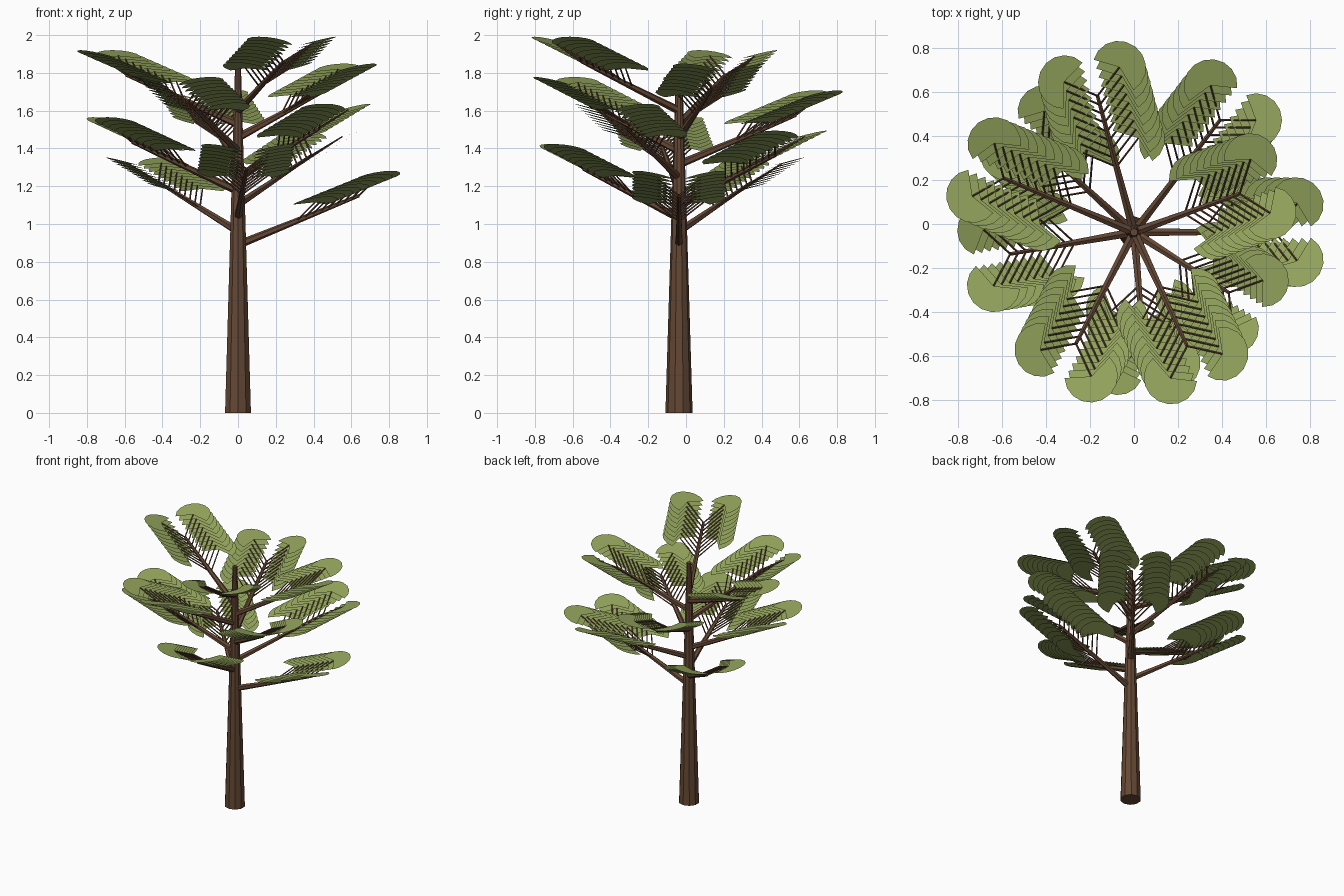
import bpy, bmesh, math
from mathutils import Vector, Matrix

if "Cube" in bpy.data.objects:
    bpy.data.objects.remove(bpy.data.objects["Cube"])

TRUNK_Y = -0.037


def material(name, rgb):
    m = bpy.data.materials.new(name)
    m.diffuse_color = (*rgb, 1)
    m.use_nodes = True
    m.node_tree.nodes["Principled BSDF"].inputs["Base Color"].default_value = m.diffuse_color
    return m


bark = material("bark", (0.13, 0.065, 0.035))
green = material("leaf_green", (0.30, 0.38, 0.11))


def finish(bm, name, mat):
    mesh = bpy.data.meshes.new(name)
    bm.to_mesh(mesh)
    bm.free()
    mesh.materials.append(mat)
    ob = bpy.data.objects.new(name, mesh)
    bpy.context.collection.objects.link(ob)
    return ob


def limb(bm, a, b, r1, r2, sides):
    """Tapered flat-sided stick from a to b."""
    d = b - a
    rot = d.to_track_quat('Z', 'Y').to_matrix().to_4x4()
    bmesh.ops.create_cone(bm, cap_ends=True, segments=sides, radius1=r1, radius2=r2,
                          depth=d.length, matrix=Matrix.Translation((a + b) / 2) @ rot)


def leaf(bm, centre, heading, tilt=math.radians(15), r=0.122, half=math.radians(112), n=10):
    """Flat round fan, open towards its twig and tilted up along the twig heading."""
    m = (Matrix.Translation(centre) @ Matrix.Rotation(heading, 4, 'Z')
         @ Matrix.Rotation(-tilt, 4, 'Y'))
    hub = bm.verts.new(m @ Vector((0, 0, 0)))
    rim = []
    for k in range(n + 1):
        a = -half + 2 * half * k / n
        rim.append(bm.verts.new(m @ Vector((r * math.cos(a), r * math.sin(a), 0))))
    for p, q in zip(rim, rim[1:]):
        bm.faces.new((hub, p, q))


# trunk
bm = bmesh.new()
limb(bm, Vector((0, TRUNK_Y, 0)), Vector((0, TRUNK_Y, 1.82)), 0.072, 0.017, 10)
finish(bm, "trunk", bark)

# branches spiral up the trunk by the golden angle, in three repeating lengths
BRANCHES, TWIGS, RISE = 11, 9, 0.26
for i in range(BRANCHES):
    ang = math.radians(137.5 * i)
    out = Vector((math.cos(ang), math.sin(ang), 0))
    side = Vector((-out.y, out.x, 0))
    up = Vector((0, 0, 1))
    length = (0.64, 0.57, 0.51)[i % 3]
    root = Vector((0, TRUNK_Y, 0.89 + 0.071 * i))
    tip = root + out * length + up * RISE

    wood = bmesh.new()
    limb(wood, root, tip, 0.022, 0.009, 6)
    leaves = bmesh.new()
    for k in range(TWIGS):
        base = root.lerp(tip, 0.48 + 0.52 * k / (TWIGS - 1))
        for s in (-1, 1):
            reach = out * 0.10 + side * (0.13 * s)
            end = base + reach + up * 0.10
            limb(wood, base, end, 0.005, 0.004, 5)
            leaf(leaves, end, math.atan2(reach.y, reach.x))
    finish(wood, f"branch_{i + 1}", bark)
    finish(leaves, f"leaves_{i + 1}", green)
